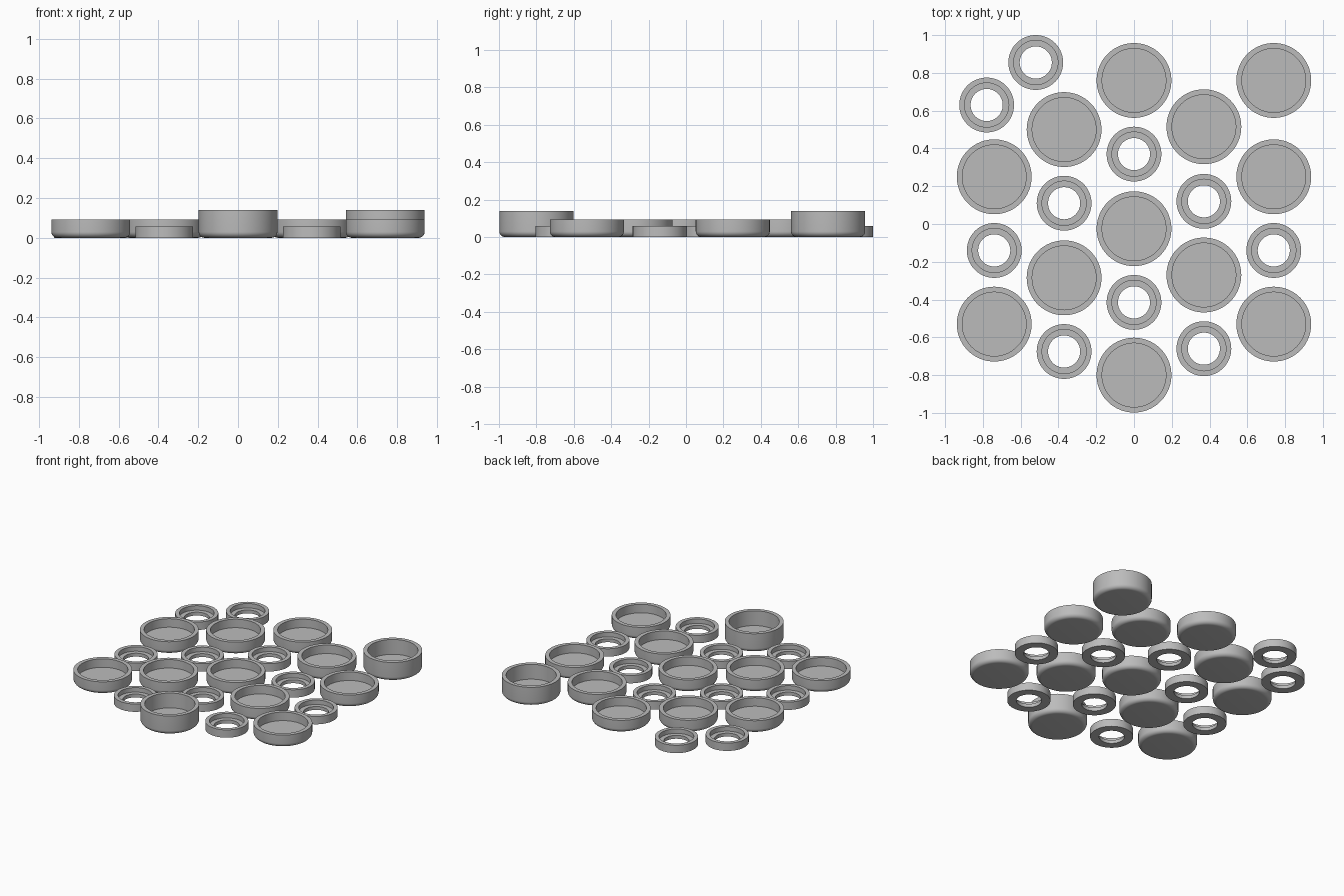
import bpy
import bmesh
from math import sin, cos, pi, radians

cube = bpy.data.objects.get("Cube")
if cube:
    bpy.data.objects.remove(cube)

grey = bpy.data.materials.new("plain grey")
grey.use_nodes = True
colour = (0.5, 0.5, 0.5, 1)
grey.diffuse_color = colour
grey.node_tree.nodes["Principled BSDF"].inputs["Base Color"].default_value = colour

SEGMENTS = 96
CUP_R, CUP_INNER, FILLET, FLOOR = 0.198, 0.169, 0.03, 0.03
RING_R, RING_STEP, RING_HOLE = 0.145, 0.117, 0.085
RING_H, LEDGE = 0.058, 0.025


def lathe(name, profile, closed):
    """Spin an (r, z) profile around z; a radius of zero caps the end."""
    bm = bmesh.new()
    verts = [bm.verts.new((r, 0, z)) for r, z in profile]
    pairs = list(zip(verts, verts[1:]))
    if closed:
        pairs.append((verts[-1], verts[0]))
    edges = [bm.edges.new(p) for p in pairs]
    bmesh.ops.spin(bm, geom=verts + edges, cent=(0, 0, 0), axis=(0, 0, 1),
                   angle=2 * pi, steps=SEGMENTS, use_duplicate=False)
    bmesh.ops.remove_doubles(bm, verts=bm.verts, dist=0.0001)
    bmesh.ops.recalc_face_normals(bm, faces=bm.faces)
    mesh = bpy.data.meshes.new(name)
    bm.to_mesh(mesh)
    bm.free()
    mesh.materials.append(grey)
    return mesh


def cup_mesh(name, height):
    """Open cup with a rounded bottom edge."""
    arc = [(CUP_R - FILLET + FILLET * sin(a), FILLET - FILLET * cos(a))
           for a in (i * pi / 16 for i in range(9))]
    profile = [(0, 0)] + arc + [(CUP_R, height), (CUP_INNER, height),
                                (CUP_INNER, FLOOR), (0, FLOOR)]
    return lathe(name, profile, False)


def place(mesh, name, spots):
    for i, (x, y) in enumerate(spots, 1):
        obj = bpy.data.objects.new(f"{name}_{i}", mesh)
        obj.location = (x, y, 0)
        bpy.context.collection.objects.link(obj)
        obj.select_set(True)
        bpy.context.view_layer.objects.active = obj


bpy.ops.object.select_all(action='DESELECT')

# Shallow and deep cups
place(cup_mesh("shallow_cup", 0.093), "shallow_cup", [
    (0, 0.76), (-0.37, 0.5), (0.37, 0.515), (-0.74, 0.25), (0.74, 0.25),
    (0, -0.025), (-0.37, -0.285), (0.37, -0.27), (-0.74, -0.53), (0.74, -0.53)])
place(cup_mesh("deep_cup", 0.14), "deep_cup", [(0.74, 0.76), (0, -0.8)])

# Stepped rings with a through hole
ring = lathe("stepped_ring", [
    (RING_HOLE, 0), (RING_R, 0), (RING_R, RING_H), (RING_STEP, RING_H),
    (RING_STEP, LEDGE), (RING_HOLE, LEDGE)], True)
place(ring, "stepped_ring", [
    (-0.52, 0.855), (-0.78, 0.63), (0, 0.37), (-0.37, 0.11), (0.37, 0.12),
    (-0.74, -0.14), (0.74, -0.14), (0, -0.415), (-0.37, -0.675), (0.37, -0.66)])

# Smooth walls, sharp rims
bpy.ops.object.shade_smooth_by_angle(angle=radians(30))
